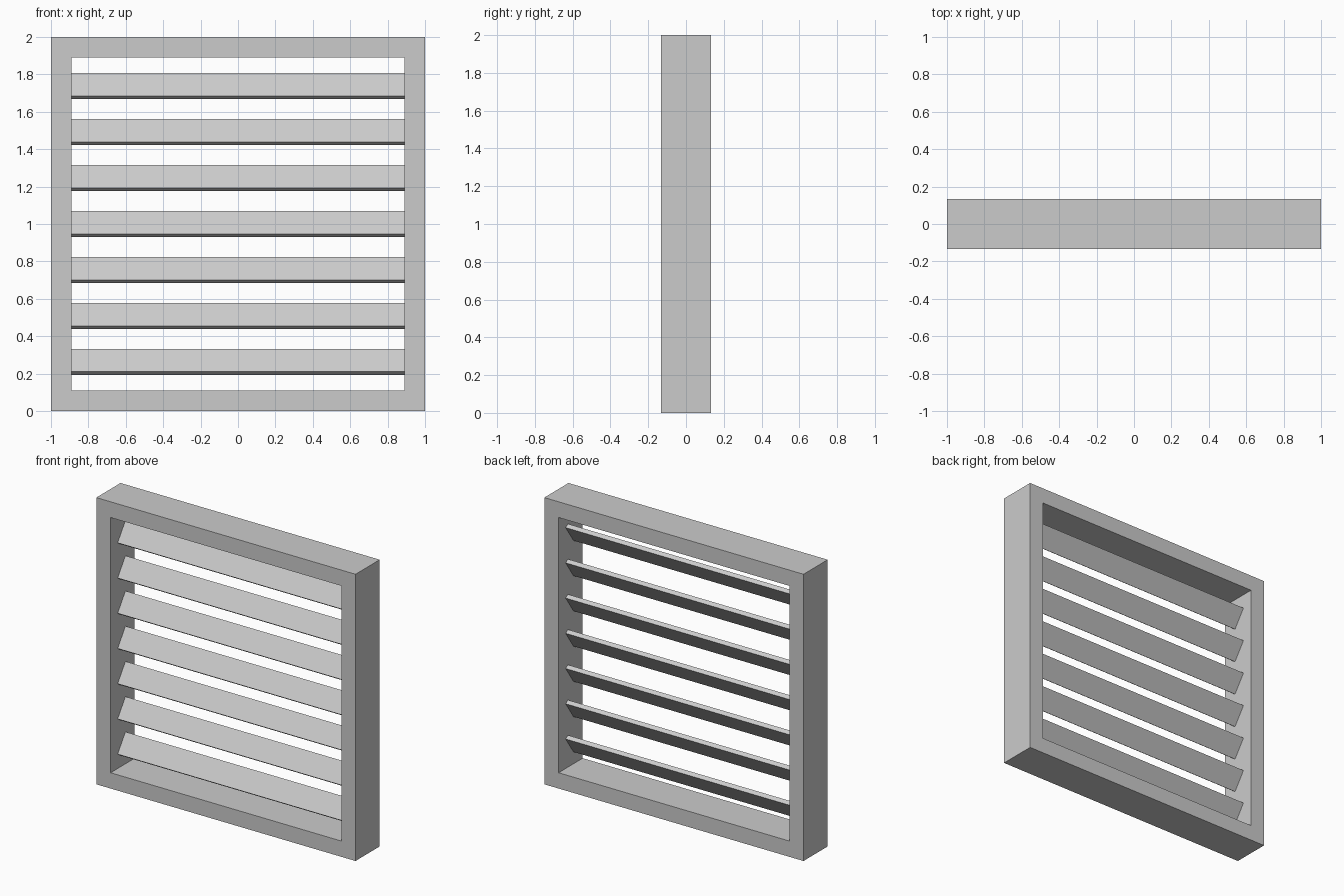
import bpy, bmesh
from math import radians

if "Cube" in bpy.data.objects:
    bpy.data.objects.remove(bpy.data.objects["Cube"])

HALF, DEPTH, BORDER = 1.0, 0.266, 0.11
SLATS, PITCH, TILT = 7, 0.2457, radians(-35)
SLAT_W, SLAT_T = 0.15, 0.03


def link(name, bm):
    bmesh.ops.recalc_face_normals(bm, faces=bm.faces)
    mesh = bpy.data.meshes.new(name)
    bm.to_mesh(mesh)
    bm.free()
    obj = bpy.data.objects.new(name, mesh)
    bpy.context.collection.objects.link(obj)
    return obj


# Square frame: flat ring extruded front to back
bm = bmesh.new()
corners = [(-1, -1), (1, -1), (1, 1), (-1, 1)]
outer, inner = [
    [bm.verts.new((sx * r, -DEPTH / 2, 1 + sz * r)) for sx, sz in corners]
    for r in (HALF, HALF - BORDER)
]
for i in range(4):
    j = (i + 1) % 4
    bm.faces.new((outer[i], outer[j], inner[j], inner[i]))
ext = bmesh.ops.extrude_face_region(bm, geom=bm.faces[:], use_keep_orig=True)
back = [g for g in ext["geom"] if isinstance(g, bmesh.types.BMVert)]
bmesh.ops.translate(bm, verts=back, vec=(0, DEPTH, 0))
link("frame", bm)

# Tilted slats: lower edge forward, upper edge back
for i in range(SLATS):
    bm = bmesh.new()
    bmesh.ops.create_cube(bm, size=1)
    slat = link(f"slat_{i + 1}", bm)
    slat.scale = (2 * (HALF - BORDER), SLAT_T, SLAT_W)
    slat.rotation_euler.x = TILT
    slat.location.z = 1 + (i - (SLATS - 1) / 2) * PITCH
